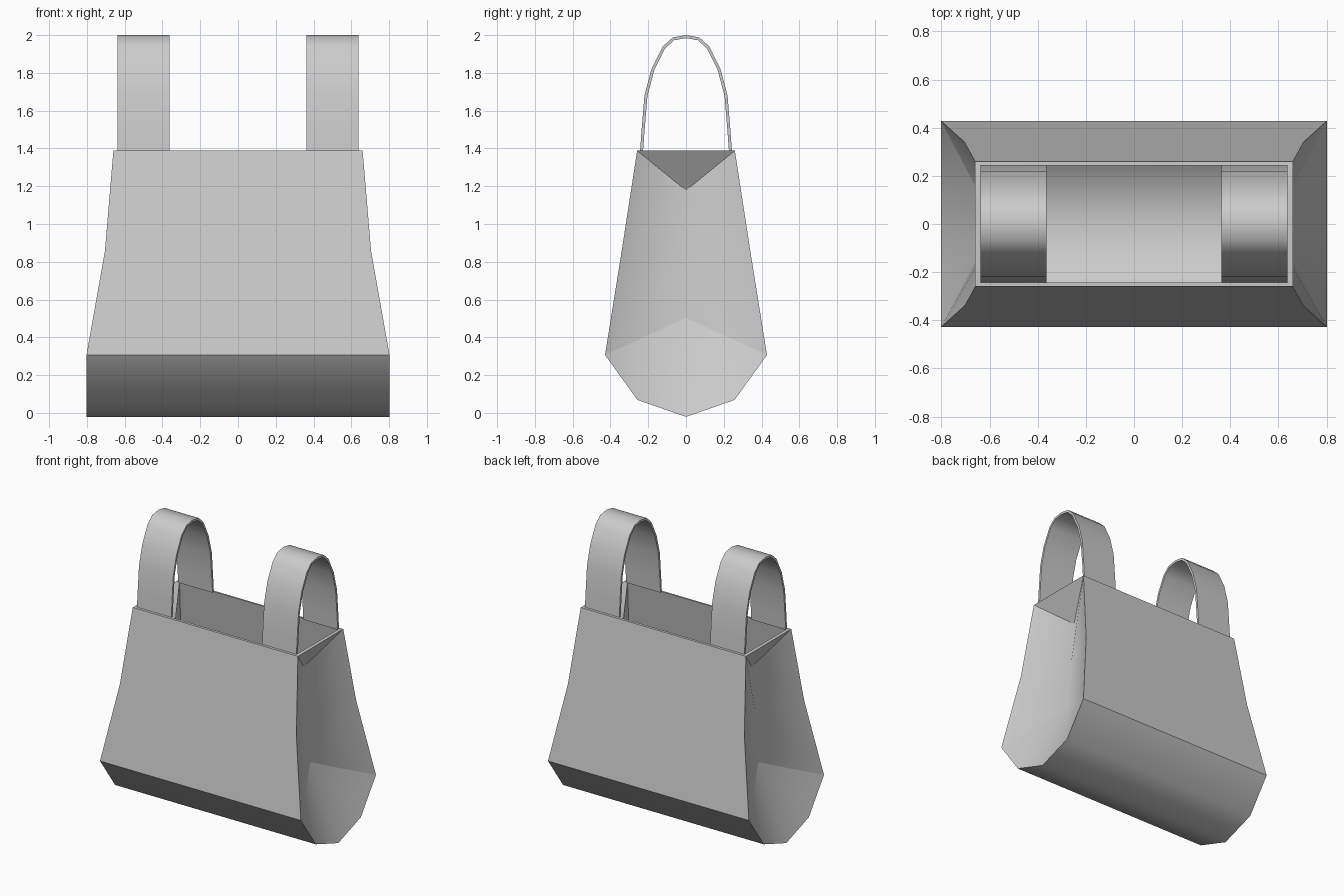
import bpy, bmesh

cube = bpy.data.objects.get("Cube")
if cube:
    bpy.data.objects.remove(cube, do_unlink=True)

mat = bpy.data.materials.new("plain_grey")
mat.use_nodes = True
GREY = (0.6, 0.6, 0.6, 1)
mat.diffuse_color = GREY
mat.node_tree.nodes["Principled BSDF"].inputs["Base Color"].default_value = GREY


def sheet(name, patches, thickness=0.016):
    """Join patches of faces into a thin shell, creased where patches meet."""
    bm = bmesh.new()
    zone = bm.faces.layers.int.new("zone")
    for number, faces in enumerate(patches):
        for points in faces:
            face = bm.faces.new([bm.verts.new(p) for p in points])
            face[zone] = number
            face.smooth = True
    bmesh.ops.remove_doubles(bm, verts=bm.verts, dist=0.0005)
    bmesh.ops.recalc_face_normals(bm, faces=bm.faces)
    for edge in bm.edges:
        edge.smooth = len({f[zone] for f in edge.link_faces}) < 2
    bm.faces.layers.int.remove(zone)
    mesh = bpy.data.meshes.new(name)
    bm.to_mesh(mesh)
    bm.free()
    mesh.materials.append(mat)
    obj = bpy.data.objects.new(name, mesh)
    bpy.context.collection.objects.link(obj)
    solid = obj.modifiers.new("thickness", 'SOLIDIFY')
    solid.thickness = thickness
    solid.offset = -1
    solid.use_even_offset = True
    split = obj.modifiers.new("creases", 'EDGE_SPLIT')
    split.split_angle = 1.15
    return obj


def loft(rows):
    """Quads between neighbouring rows of points."""
    return [(a[i], a[i + 1], b[i + 1], b[i])
            for a, b in zip(rows, rows[1:]) for i in range(len(a) - 1)]


# Corner edge of the bag (x, y, z) and the inward fold line of the gusset (x, z)
corner = [(0.777, 0.408, 0.31), (0.68, 0.325, 0.85), (0.637, 0.243, 1.39)]
fold = [(0.56, 0.5), (0.535, 0.85), (0.507, 1.18)]
# Half profile of the rounded base (y, z)
base = [(0.408, 0.31), (0.245, 0.085), (0, 0)]
base += [(-y, z) for y, z in base[-2::-1]]

patches = []
# Front and back panels
for side in (-1, 1):
    patches.append(loft([[(-x, side * y, z), (x, side * y, z)] for x, y, z in corner]))
# Rounded base
end = corner[0][0]
patches.append(loft([[(-end, y, z), (end, y, z)] for y, z in base]))
# Folded gussets with their base ends and top folds
for side in (-1, 1):
    middle = [(side * x, 0, z) for x, z in fold]
    front, back = ([(side * x, s * y, z) for x, y, z in corner] for s in (-1, 1))
    patches.append(loft(list(zip(front, middle, back))))
    rim = [(side * end, y, z) for y, z in base]
    patches.append([(middle[0], a, b) for a, b in zip(rim, rim[1:])])
    patches.append([(front[-1], back[-1], middle[-1])])
sheet("bag_body", patches)

# Arched handles
half = [(0.243, 1.39), (0.235, 1.5), (0.22, 1.68), (0.183, 1.82),
        (0.123, 1.94), (0.07, 1.988), (0, 2.0)]
arch = half + [(-y, z) for y, z in half[-2::-1]]
for name, side in (("left_handle", 1), ("right_handle", -1)):
    sheet(name, [loft([[(side * 0.363, y, z), (side * 0.637, y, z)] for y, z in arch])])
